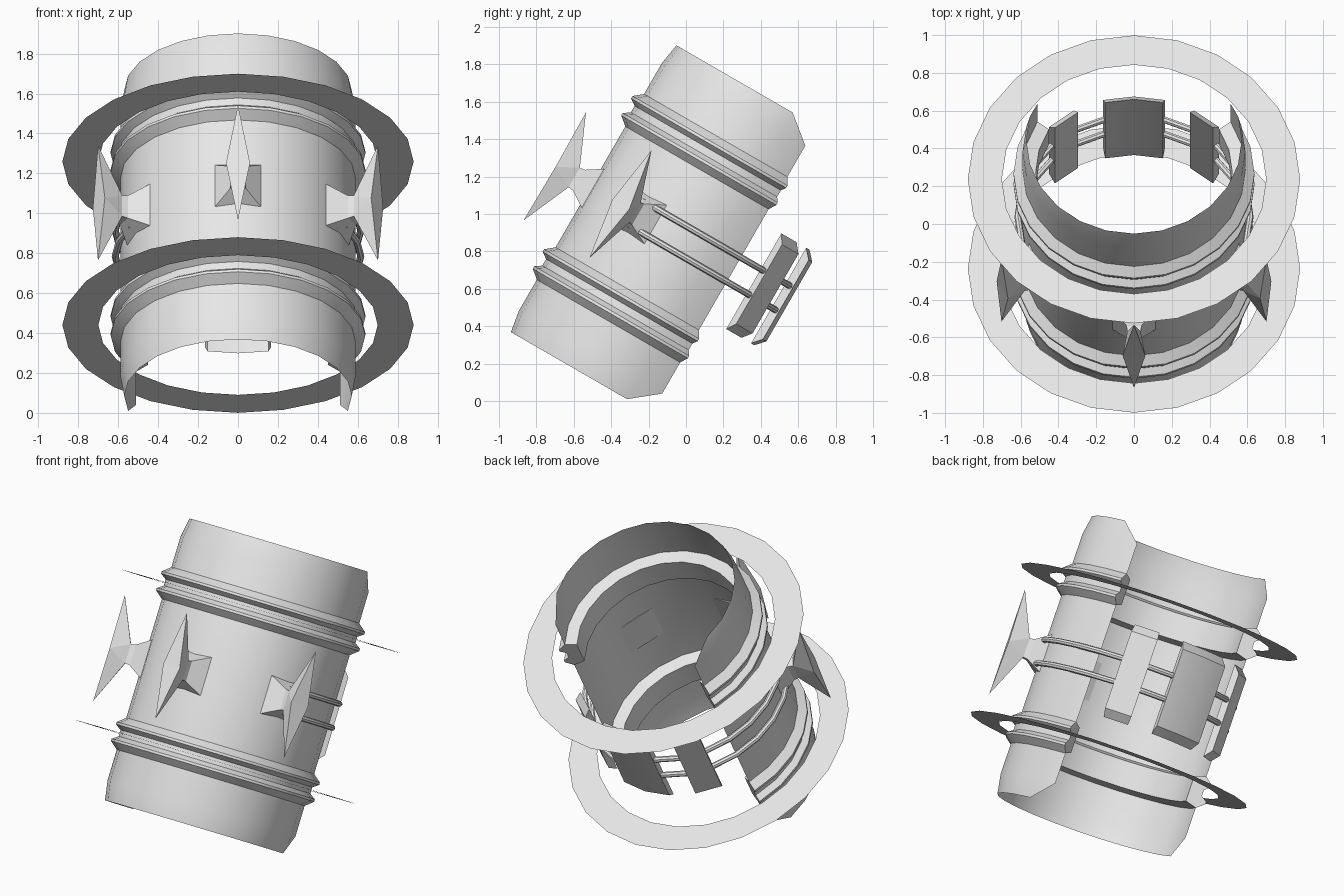
import bpy, bmesh, math
from mathutils import Matrix, Vector

cube = bpy.data.objects.get("Cube")
if cube:
    bpy.data.objects.remove(cube, do_unlink=True)

# One pale grey metal for every part
metal = bpy.data.materials.new("pale_grey_metal")
metal.use_nodes = True
grey = (0.8, 0.8, 0.8, 1)
metal.diffuse_color = grey
metal.node_tree.nodes["Principled BSDF"].inputs["Base Color"].default_value = grey

# The whole cuff leans back around its own centre
LEAN = Matrix.Translation((0, 0, 0.85)) @ Matrix.Rotation(math.radians(-30), 4, 'X')
STEP = 15


def polar(angle, r, z):
    """Point around the cuff axis; angle 0 is the front, 90 the left side."""
    a = math.radians(angle)
    return Vector((r * math.sin(a), -r * math.cos(a), z))


def finish(bm, name, smooth=True, solid=True):
    if solid:
        bmesh.ops.recalc_face_normals(bm, faces=bm.faces)
    bm.transform(LEAN)
    mesh = bpy.data.meshes.new(name)
    bm.to_mesh(mesh)
    bm.free()
    mesh.materials.append(metal)
    obj = bpy.data.objects.new(name, mesh)
    bpy.context.collection.objects.link(obj)
    if smooth:
        bpy.ops.object.select_all(action='DESELECT')
        obj.select_set(True)
        bpy.context.view_layer.objects.active = obj
        bpy.ops.object.shade_smooth_by_angle(angle=math.radians(30))
    return obj


def sweep(profile, start, end, closed):
    """Sweep an (r, z) profile around the axis in even steps."""
    bm = bmesh.new()
    count = round((end - start) / STEP)
    cols = [[bm.verts.new(polar(start + STEP * i, r, z)) for r, z in profile]
            for i in range(count + 1)]
    n = len(profile)
    for a, b in zip(cols, cols[1:]):
        for j in range(n if closed else n - 1):
            k = (j + 1) % n
            bm.faces.new((a[j], b[j], b[k], a[k]))
    if closed:
        bm.faces.new(cols[0])
        bm.faces.new(cols[-1])
    return bm, cols


# Open shell with clipped corners
bm, cols = sweep([(0.57, -0.885), (0.59, -0.765), (0.59, 0.765), (0.57, 0.885)],
                 -120, 120, False)
for col in (cols[0], cols[-1]):
    col[0].co = col[1].co
    col[3].co = col[2].co
bmesh.ops.remove_doubles(bm, verts=bm.verts, dist=0.001)
finish(bm, "cuff_shell", solid=False)

# Double-ridged bands and the thin flat discs around them
band = [(0.59, -0.10), (0.638, -0.06), (0.638, -0.045), (0.602, -0.02),
        (0.602, 0.02), (0.638, 0.045), (0.638, 0.06), (0.59, 0.10),
        (0.52, 0.08), (0.52, -0.08)]
for level, z in (("lower", -0.473), ("upper", 0.473)):
    bm, _ = sweep([(r, z + dz) for r, dz in band], -120, 120, True)
    finish(bm, level + "_ridged_band")
    bm, _ = sweep([(0.88, z), (0.70, z)], 0, 360, False)
    bmesh.ops.remove_doubles(bm, verts=bm.verts, dist=0.001)
    finish(bm, level + "_flat_disc", smooth=False, solid=False)


# Blades on flared feet
def blade(name, angle):
    bm = bmesh.new()
    turn = Matrix.Rotation(math.radians(angle), 4, 'Z')

    def loop(points):
        return [bm.verts.new(turn @ Vector(p)) for p in points]

    def rect(w, r, h):
        return loop([(w, -r, h), (-w, -r, h), (-w, -r, -h), (w, -r, -h)])

    foot, neck, collar = rect(0.115, 0.575, 0.12), rect(0.04, 0.66, 0.065), rect(0.035, 0.69, 0.06)
    for lo, hi in ((foot, neck), (neck, collar)):
        for i in range(4):
            j = (i + 1) % 4
            bm.faces.new((lo[i], lo[j], hi[j], hi[i]))
    bm.faces.new(foot)
    top, left, bottom, right = loop([(0, -0.81, 0.333), (0.06, -0.805, 0),
                                     (0, -0.81, -0.333), (-0.06, -0.805, 0)])
    a, b, c, d = collar
    for face in ((top, right, left), (bottom, left, right), (top, a, b), (bottom, c, d),
                 (top, left, a), (left, d, a), (left, bottom, d),
                 (top, b, right), (right, b, c), (right, c, bottom)):
        bm.faces.new(face)
    finish(bm, name, smooth=False)


for name, angle in (("front_blade", 0), ("left_blade", 60), ("right_blade", -60)):
    blade(name, angle)

# Rods running round the back from one side blade to the other
for level, z in (("lower", -0.075), ("upper", 0.075)):
    ring = [(0.615 + 0.018 * math.cos(t * math.pi / 4), z + 0.018 * math.sin(t * math.pi / 4))
            for t in range(8)]
    bm, _ = sweep(ring, 60, 300, True)
    finish(bm, level + "_rod")

# Bevelled plates threaded on the rods at the back
plate = [(0.638, -0.245), (0.638, 0.245), (0.592, 0.295), (0.592, -0.295)]
for name, start, end in (("back_plate", 165, 195), ("left_plate", 135, 150),
                         ("right_plate", 210, 225)):
    bm, _ = sweep(plate, start, end, True)
    finish(bm, name)
